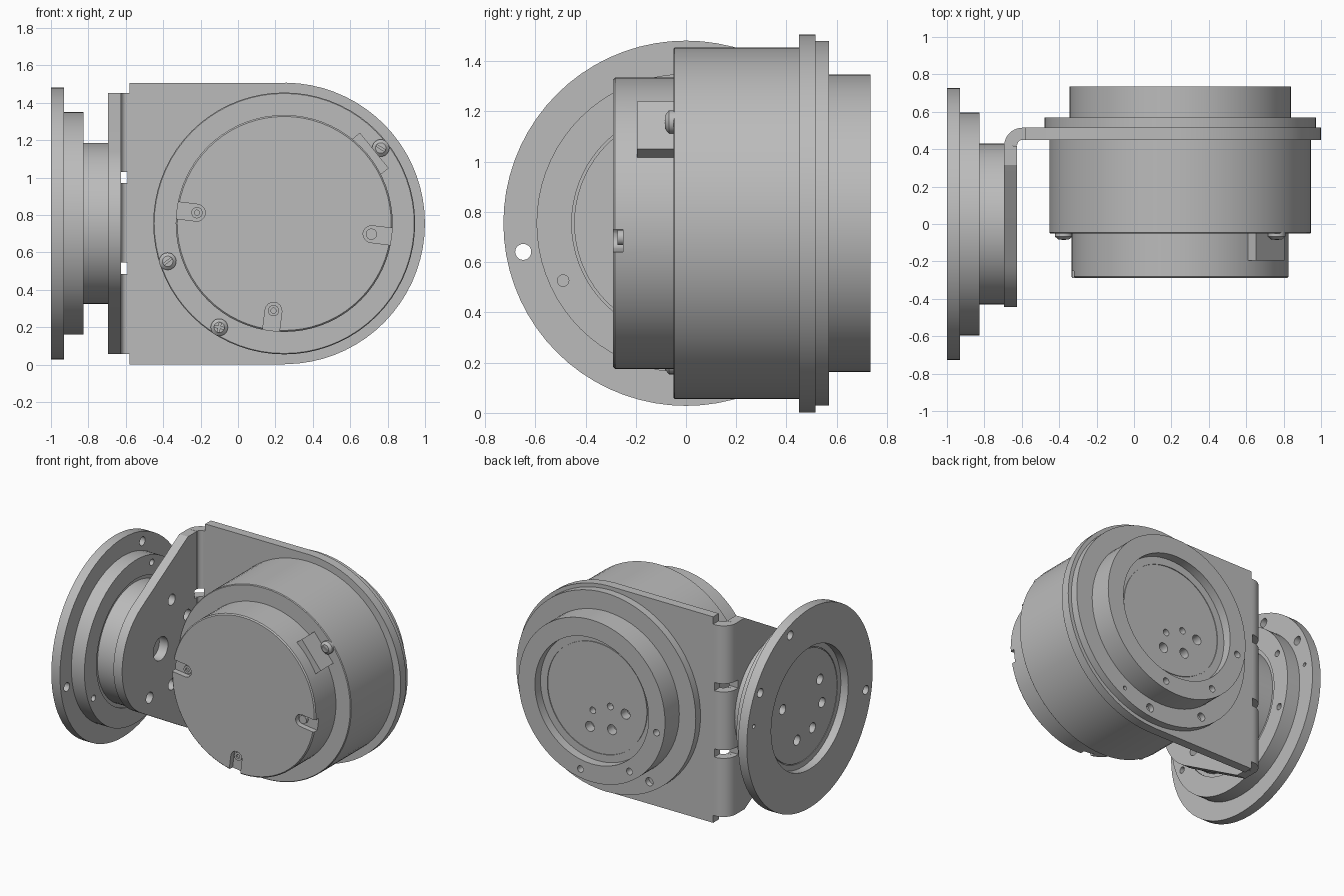
import bpy, bmesh
from math import sin, cos, pi, radians
from mathutils import Matrix, Vector

if "Cube" in bpy.data.objects:
    bpy.data.objects.remove(bpy.data.objects["Cube"])

CX, CZ = 0.247, 0.755
# Local frames: u, v lie in the face, w runs along the axis
MOTOR = Matrix(((1, 0, 0, CX), (0, 0, 1, 0), (0, 1, 0, CZ), (0, 0, 0, 1)))
OUTPUT = Matrix(((0, 0, 1, 0), (1, 0, 0, 0), (0, 1, 0, CZ), (0, 0, 0, 1)))
FLAT = Matrix(((1, 0, 0, 0), (0, 1, 0, 0), (0, 0, 1, 0), (0, 0, 0, 1)))

grey = bpy.data.materials.new("machined_grey")
grey.use_nodes = True
grey.diffuse_color = (0.5, 0.5, 0.5, 1)
grey.node_tree.nodes["Principled BSDF"].inputs["Base Color"].default_value = (0.5, 0.5, 0.5, 1)
parts = []


def finish(bm, name, matrix):
    bm.transform(matrix)
    bmesh.ops.recalc_face_normals(bm, faces=bm.faces)
    mesh = bpy.data.meshes.new(name)
    bm.to_mesh(mesh)
    bm.free()
    mesh.materials.append(grey)
    ob = bpy.data.objects.new(name, mesh)
    bpy.context.collection.objects.link(ob)
    parts.append(ob)
    return ob


def lathe(name, profile, matrix, steps=72):
    """Revolve (radius, w) points around the local axis."""
    bm = bmesh.new()
    vs = [bm.verts.new((r, 0, w)) for r, w in profile]
    es = [bm.edges.new(p) for p in zip(vs, vs[1:])]
    bmesh.ops.spin(bm, geom=vs + es, axis=(0, 0, 1), cent=(0, 0, 0),
                   angle=2 * pi, steps=steps)
    bmesh.ops.remove_doubles(bm, verts=bm.verts, dist=1e-5)
    return finish(bm, name, matrix)


def prism(name, outline, w0, w1, matrix):
    bm = bmesh.new()
    face = bm.faces.new([bm.verts.new((u, v, w0)) for u, v in outline])
    ext = bmesh.ops.extrude_face_region(bm, geom=[face])["geom"]
    top = [g for g in ext if isinstance(g, bmesh.types.BMVert)]
    bmesh.ops.translate(bm, verts=top, vec=(0, 0, w1 - w0))
    return finish(bm, name, matrix)


def box(name, u, v, w, matrix):
    return prism(name, [(u[0], v[0]), (u[1], v[0]), (u[1], v[1]), (u[0], v[1])], *w, matrix)


def arc(cx, cy, r, a0, a1, n):
    return [(cx + r * cos(radians(a0 + (a1 - a0) * i / n)),
             cy + r * sin(radians(a0 + (a1 - a0) * i / n))) for i in range(n + 1)]


def rounded(pts, r, n=5):
    """Round the corners of an outline with short quadratic curves."""
    out = []
    for i, p in enumerate(pts):
        a, b, c = Vector(pts[i - 1]), Vector(p), Vector(pts[(i + 1) % len(pts)])
        s = b + (a - b).normalized() * min(r, (a - b).length * 0.45)
        e = b + (c - b).normalized() * min(r, (c - b).length * 0.45)
        for k in range(n + 1):
            t = k / n
            out.append(tuple(s * (1 - t) ** 2 + b * 2 * t * (1 - t) + e * t * t))
    return out


def ring(name, rad, count, start, hole, w0, w1, matrix):
    """Cylinders set evenly on a circle, used for holes and pins."""
    bm = bmesh.new()
    for i in range(count):
        a = radians(start + 360 * i / count)
        bmesh.ops.create_cone(bm, cap_ends=True, segments=20, radius1=hole, radius2=hole,
                              depth=w1 - w0, matrix=Matrix.Translation(
                                  (rad * cos(a), rad * sin(a), (w0 + w1) / 2)))
    return finish(bm, name, matrix)


def cut(ob, *cutters):
    for c in cutters:
        c.hide_render = True
        m = ob.modifiers.new("cut", "BOOLEAN")
        m.operation, m.solver, m.object = "DIFFERENCE", "EXACT", c
    bpy.context.view_layer.update()
    done = ob.evaluated_get(bpy.context.evaluated_depsgraph_get())
    mesh = bpy.data.meshes.new_from_object(done)
    ob.modifiers.clear()
    ob.data = mesh
    for c in cutters:
        parts.remove(c)
        bpy.data.objects.remove(c)


def turned(angle, matrix=MOTOR):
    return matrix @ Matrix.Rotation(radians(angle), 4, "Z")


# Motor housing with screw holes round its front lip
housing = lathe("motor_housing", [(0, -0.05), (0.695, -0.05), (0.7, -0.045), (0.7, 0.45), (0, 0.45)], MOTOR)
cut(housing, ring("lip_holes", 0.655, 9, 38, 0.027, -0.1, 0.03, MOTOR))

# Front cap with four screw slots and a connector pocket
cap = lathe("front_cap", [(0, -0.29), (0.572, -0.29), (0.58, -0.282), (0.58, -0.03), (0, -0.03)], MOTOR)
slot = [(0.65, -0.045), (0.65, 0.045)] + arc(0.47, 0, 0.045, 90, 270, 8)
for i in range(4):
    frame = turned(83 + 90 * i)
    cut(cap, prism("slot", slot, -0.35, -0.25, frame))
    screw = ring("cap_screw", 0.47, 1, 0, 0.03, -0.272, -0.24, frame)
    cut(screw, ring("socket", 0.47, 1, 0, 0.014, -0.3, -0.26, frame))
plug = turned(39)
cut(cap, box("pocket", (0.46, 0.7), (-0.128, 0.128), (-0.205, -0.02), plug))

# Cable connector: housing with a wide and a narrow cell, and pins
connector = box("connector", (0.45, 0.62), (-0.122, 0.122), (-0.195, -0.04), plug)
cut(connector, box("wide_cell", (0.5, 0.7), (-0.045, 0.105), (-0.175, -0.075), plug))
cut(connector, box("narrow_cell", (0.56, 0.7), (-0.108, -0.062), (-0.18, -0.065), plug))
for t in (-0.01, 0.03, 0.07):
    box("connector_pin", (0.49, 0.6), (t - 0.008, t + 0.008), (-0.135, -0.11), plug)

# Raised cross-head screws on the housing lip
for a in (38, 198, 238):
    frame = turned(a) @ Matrix.Translation((0.655, 0, 0))
    head = lathe("lip_screw", [(0, -0.085), (0.028, -0.083), (0.046, -0.068), (0.046, -0.04), (0, -0.04)], frame, 24)
    for q in (0, 90):
        cross = frame @ Matrix.Rotation(radians(q + 20), 4, "Z")
        cut(head, box("cross", (-0.027, 0.027), (-0.005, 0.005), (-0.1, -0.072), cross))

# Rear flange, stepped rim and recessed output face
rear = lathe("rear_flange", [(0, 0.51), (0.725, 0.51), (0.725, 0.57), (0.592, 0.57), (0.592, 0.735),
                             (0.46, 0.735), (0.46, 0.67), (0.405, 0.67), (0.405, 0.664),
                             (0.4, 0.664), (0.4, 0.67), (0, 0.67)], MOTOR)
cut(rear,
    ring("flange_holes", 0.66, 9, 38, 0.03, 0.53, 0.6, MOTOR),
    ring("dowel_holes", 0.66, 3, 58, 0.014, 0.53, 0.6, MOTOR),
    ring("rim_holes", 0.53, 8, 10, 0.024, 0.68, 0.8, MOTOR),
    ring("face_holes", 0.235, 8, 15, 0.036, 0.6, 0.8, MOTOR),
    ring("inner_holes", 0.11, 4, 20, 0.024, 0.62, 0.8, MOTOR))

# Bracket: main plate with rounded end and two lightening windows
plate = prism("bracket_plate", [(-0.58 - CX, -0.753), (0, -0.753)]
              + arc(0, 0, 0.7525, -89, 89, 36) + [(0, 0.752), (-0.58 - CX, 0.752)], 0.45, 0.515, MOTOR)
window = [(-0.56, 0.7), (-0.265, 0.7), (-0.265, 0.625), (-0.41, 0.43), (-0.56, 0.43)]
for s in (1, -1):
    outline = rounded([(x - CX, s * z) for x, z in window], 0.07)
    cut(plate, prism("window", outline, 0.4, 0.6, MOTOR))

# Bracket bend with two relief slots
bend = prism("bracket_bend", [(-0.578, 0.515)] + arc(-0.595, 0.415, 0.1, 90, 180, 10)
             + arc(-0.595, 0.42, 0.03, 180, 90, 6) + [(-0.578, 0.45)], 0.057, 1.453, FLAT)

# Bracket side plate tapering to a round end
side = prism("bracket_side", [(0.416, -0.698), (0.416, 0.698), (0.315, 0.698)]
             + arc(0, 0, 0.445, 120, 240, 24) + [(0.315, -0.698)], -0.695, -0.625, OUTPUT)
cut(side,
    ring("bolt_holes", 0.335, 8, 22.5, 0.04, -0.75, -0.6, OUTPUT),
    ring("centre_hole", 0, 1, 0, 0.085, -0.75, -0.6, OUTPUT))
for ob in (plate, bend, side):
    for z in (0.515, 1.0):
        cut(ob, box("relief", (-0.75, -0.59), (0.39, 0.6), (z - 0.03, z + 0.03), FLAT))

# Output unit: large disc, step and hub, recessed on the outside
disc = lathe("output_disc", [(0, -0.94), (0.4, -0.94), (0.4, -0.934), (0.405, -0.934), (0.405, -0.94),
                             (0.445, -0.94), (0.445, -1), (0.727, -1), (0.727, -0.93),
                             (0.595, -0.93), (0.595, -0.825), (0.455, -0.825), (0.455, -0.835),
                             (0.43, -0.835), (0.43, -0.695), (0, -0.695)], OUTPUT)
cut(disc,
    ring("disc_holes", 0.658, 9, 110, 0.032, -1.1, -0.9, OUTPUT),
    ring("dowel_holes", 0.655, 3, 130, 0.014, -1.1, -0.9, OUTPUT),
    ring("step_holes", 0.54, 8, 160, 0.023, -0.88, -0.8, OUTPUT),
    ring("face_holes", 0.235, 8, 15, 0.036, -1.1, -0.86, OUTPUT))

# Smooth the round walls and keep the machined edges sharp
bpy.ops.object.select_all(action="DESELECT")
for ob in parts:
    ob.select_set(True)
bpy.context.view_layer.objects.active = parts[0]
bpy.ops.object.shade_smooth_by_angle(angle=radians(30))
